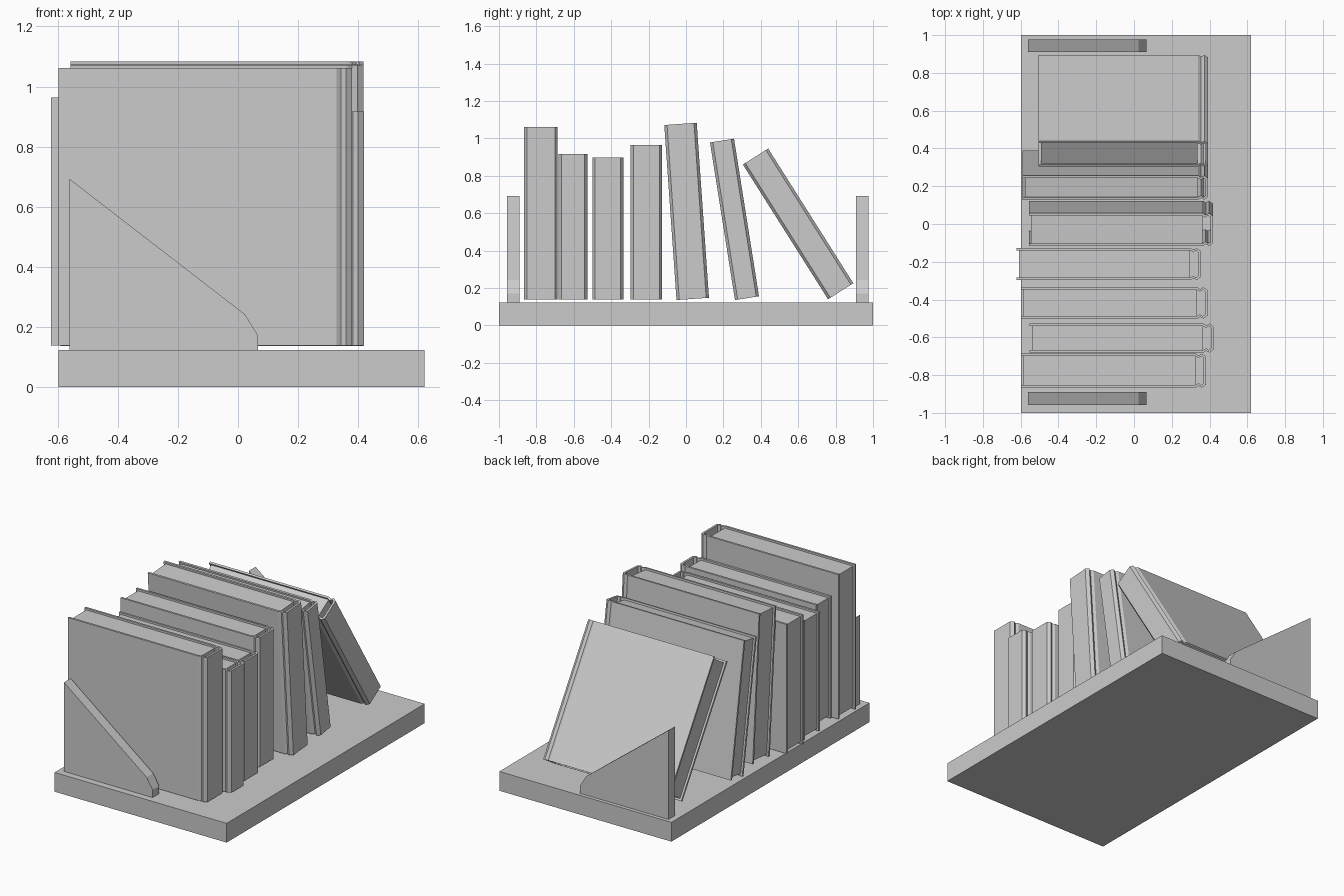
import bpy, bmesh, math
from mathutils import Matrix

if "Cube" in bpy.data.objects:
    bpy.data.objects.remove(bpy.data.objects["Cube"])

grey = bpy.data.materials.new("plain_grey")
grey.diffuse_color = (0.6, 0.6, 0.6, 1)
grey.use_nodes = True
grey.node_tree.nodes["Principled BSDF"].inputs["Base Color"].default_value = grey.diffuse_color


def finish(bm, name):
    bmesh.ops.recalc_face_normals(bm, faces=bm.faces)
    me = bpy.data.meshes.new(name)
    bm.to_mesh(me)
    bm.free()
    me.materials.append(grey)
    ob = bpy.data.objects.new(name, me)
    bpy.context.collection.objects.link(ob)
    return ob


def box(name, x0, x1, y0, y1, z0, z1):
    bm = bmesh.new()
    m = Matrix.Translation(((x0 + x1) / 2, (y0 + y1) / 2, (z0 + z1) / 2)) @ \
        Matrix.Diagonal((x1 - x0, y1 - y0, z1 - z0, 1))
    bmesh.ops.create_cube(bm, size=1, matrix=m)
    return finish(bm, name)


def cover(name, x0, x1, h, height, c=0.013):
    """Boards, hinge grooves and spine: a folded strip of thickness c, swept up."""
    outer = [(x0, h), (x1 - .053, h), (x1 - .037, h - .010), (x1 - .020, h), (x1, h - .015)]
    inner = [(x0, h - c), (x1 - .057, h - c), (x1 - .038, h - .010 - c),
             (x1 - .025, h - c), (x1 - c, h - .015 - c / 2)]
    outer += [(x, -y) for x, y in reversed(outer)]
    inner += [(x, -y) for x, y in reversed(inner)]
    bm = bmesh.new()
    rows = [[bm.verts.new((x, y, z)) for x, y in line]
            for line, z in ((outer, 0), (outer, height), (inner, height), (inner, 0))]
    for a in range(4):
        r, s = rows[a], rows[(a + 1) % 4]
        for i in range(len(r) - 1):
            bm.faces.new((r[i], r[i + 1], s[i + 1], s[i]))
    for i in (0, -1):
        bm.faces.new([r[i] for r in rows])
    return finish(bm, name)


def book(n, x0, x1, y, z, thick, height, lean=0):
    """y, z is the bottom middle of the book; lean in degrees towards -y."""
    h = thick / 2
    parts = [cover(f"book_{n}_cover", x0, x1, h, height),
             box(f"book_{n}_pages", x0 + .013, x1 - .055, -h + .0125, h - .0125,
                 .012, height - .012)]
    for p in parts:
        p.data.transform(Matrix.Translation((0, y, z)) @
                         Matrix.Rotation(math.radians(lean), 4, 'X'))


# shelf board
box("shelf_board", -.597, .62, -1, 1, 0, .123)

# bookends with a sloping edge
profile = [(-.56, .122), (.066, .122), (.066, .172), (.023, .242), (-.56, .692)]
for name, y in (("bookend_left", -.957), ("bookend_right", .910)):
    bm = bmesh.new()
    f = bm.faces.new([bm.verts.new((x, y, z)) for x, z in profile])
    ext = bmesh.ops.extrude_face_region(bm, geom=[f])
    bmesh.ops.translate(bm, vec=(0, .067, 0),
                        verts=[v for v in ext["geom"] if isinstance(v, bmesh.types.BMVert)])
    finish(bm, name)

# books: x0, x1, y, z, thickness, height, lean
books = [
    (-.597, .380, -.776, .138, .180, .924, 0),
    (-.552, .420, -.604, .138, .154, .779, 0),
    (-.597, .388, -.418, .138, .166, .761, 0),
    (-.623, .352, -.212, .138, .170, .826, 0),
    (-.557, .417, .036, .142, .174, .938, 4),
    (-.590, .392, .326, .146, .130, .853, 9),
    (-.506, .392, .827, .183, .160, .852, 32.3),
]
for i, b in enumerate(books, 1):
    book(i, *b)
